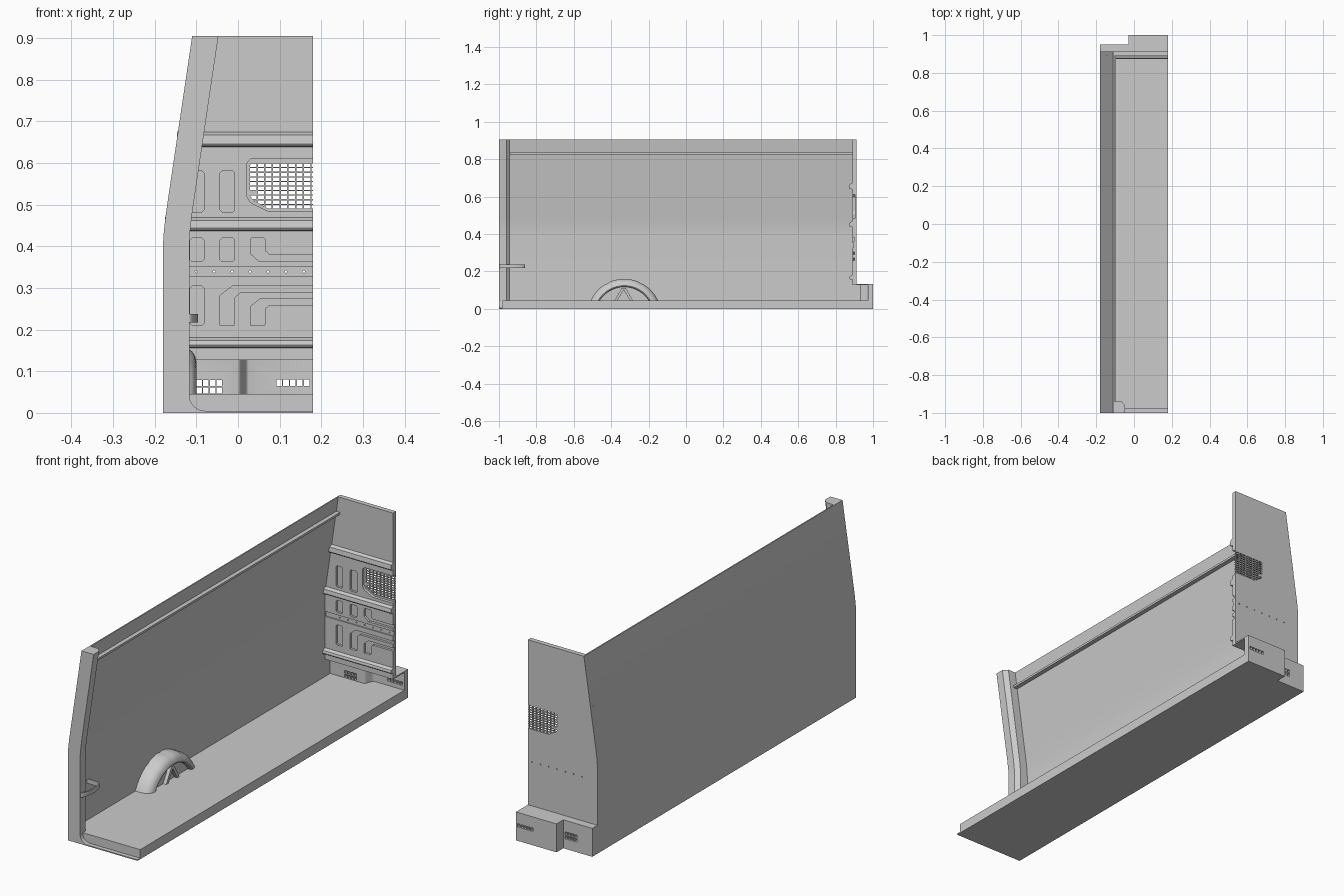
import bpy, bmesh, math
from mathutils import Vector

if "Cube" in bpy.data.objects:
    bpy.data.objects.remove(bpy.data.objects["Cube"])

OUTER = [(-0.18, 0), (-0.18, 0.40), (-0.179, 0.425), (-0.1765, 0.45), (-0.1735, 0.475), (-0.17, 0.50), (-0.11, 0.905)]
PLACE = {'x': lambda a, b, t: (t, a, b), 'y': lambda a, b, t: (a, t, b), 'z': lambda a, b, t: (a, b, t)}


def finish(name, bm, smooth=False):
    bmesh.ops.recalc_face_normals(bm, faces=bm.faces)
    me = bpy.data.meshes.new(name)
    bm.to_mesh(me)
    bm.free()
    ob = bpy.data.objects.new(name, me)
    bpy.context.collection.objects.link(ob)
    if smooth:
        bpy.ops.object.select_all(action='DESELECT')
        ob.select_set(True)
        bpy.context.view_layer.objects.active = ob
        bpy.ops.object.shade_smooth_by_angle(angle=math.radians(30))
    return ob


def loft(bm, rings):
    vs = [[bm.verts.new(p) for p in r] for r in rings]
    n = len(vs[0])
    for a, b in zip(vs, vs[1:]):
        for i in range(n):
            bm.faces.new((a[i], a[(i + 1) % n], b[(i + 1) % n], b[i]))
    bm.faces.new(vs[0])
    bm.faces.new(vs[-1][::-1])


def prisms(name, shapes, axis, lo, hi, smooth=False):
    """Extrude one or more 2D outlines along an axis into one object."""
    bm = bmesh.new()
    f = PLACE[axis]
    for pts in shapes:
        loft(bm, [[f(a, b, t) for a, b in pts] for t in (lo, hi)])
    return finish(name, bm, smooth)


def rect(x0, x1, z0, z1):
    return [(x0, z0), (x1, z0), (x1, z1), (x0, z1)]


def soft_rect(x0, x1, z0, z1, c=0.005):
    return [(x0 + c, z0), (x1 - c, z0), (x1, z0 + c), (x1, z1 - c), (x1 - c, z1), (x0 + c, z1), (x0, z1 - c), (x0, z0 + c)]


def cut(ob, tool, op='DIFFERENCE'):
    tool.hide_render = True
    m = ob.modifiers.new("cut", 'BOOLEAN')
    m.operation, m.object, m.solver = op, tool, 'EXACT'
    bpy.ops.object.select_all(action='DESELECT')
    ob.select_set(True)
    bpy.context.view_layer.objects.active = ob
    bpy.ops.object.modifier_apply(modifier=m.name)
    bpy.data.objects.remove(tool)


def wall_x(z):
    for (xa, za), (xb, zb) in zip(OUTER, OUTER[1:]):
        if za <= z <= zb:
            return xa + (xb - xa) * (z - za) / (zb - za)


# Floor slab, notched at the cab end
notch = [(0.18, 1), (-0.03, 1), (-0.03, 0.95), (-0.18, 0.95)]
prisms("floor", [[(-0.18, -0.98), (0.18, -0.98)] + notch], 'z', 0, 0.045)

# Side wall and its upper rail
inner = [(x + 0.006, z) for x, z in reversed(OUTER)]
prisms("side_wall", [OUTER + inner], 'y', -1, 0.912, True)
prisms("wall_rail", [rect(-0.118, -0.095, 0.825, 0.835)], 'y', -0.95, 0.89)

# Rear door pillar following the wall profile
bm = bmesh.new()
loft(bm, [[(x, -1, z), (x + 0.063, -1, z), (x + 0.063, -0.96, z), (x + 0.045, -0.94, z), (x, -0.94, z)]
          for x, z in OUTER])
finish("rear_pillar", bm, True)

# Thin sill with a rounded corner to the pillar
arc = [(-0.079 - 0.038 * math.sin(a), 0.043 - 0.038 * math.cos(a)) for a in [math.pi / 2 * i / 8 for i in range(9)]]
prisms("rear_sill", [[(-0.18, 0), (0.18, 0), (0.18, 0.005)] + arc + [(-0.18, 0.043)]], 'y', -1, -0.98, True)

# Curved grab handle on the pillar
band = []
for s, t in ((1, 0), (-1, 0.006)):
    arcp = [(-0.121 + (0.025 - t) * math.sin(a), -0.93 - (0.07 - t) * math.cos(a))
            for a in [math.pi * i / 16 for i in range(17)]]
    arcp = arcp + [(-0.176, -0.86 - t)]
    band += arcp[::s]
prisms("grab_handle", [band], 'z', 0.217, 0.238, True)

# Bulkhead panel
bulk = prisms("bulkhead", [[(0.18, 0.127), (-0.18, 0.127)] + OUTER[1:] + [(0.18, 0.905)]], 'y', 0.89, 0.912)

# Pressed pockets and channels
E = 0.2
pockets = [soft_rect(x, x + w, z0, z1) for x, w in ((-0.115, 0.033), (-0.043, 0.035))
           for z0, z1 in ((0.482, 0.581), (0.363, 0.42))]
pockets += [
    soft_rect(-0.115, -0.082, 0.21, 0.305),
    [(-0.043, 0.21), (-0.01, 0.21), (-0.008, 0.213), (-0.008, 0.277), (0.007, 0.29), (E, 0.29), (E, 0.305),
     (-0.013, 0.305), (-0.043, 0.282)],
    [(0.03, 0.21), (0.063, 0.21), (0.065, 0.213), (0.065, 0.25), (0.075, 0.259), (E, 0.259), (E, 0.273),
     (0.052, 0.273), (0.03, 0.255)],
    [(0.033, 0.42), (0.03, 0.416), (0.03, 0.382), (0.052, 0.363), (E, 0.363), (E, 0.38), (0.076, 0.38),
     (0.065, 0.389), (0.065, 0.416), (0.062, 0.42)]]
cut(bulk, prisms("pocket_cutter", pockets, 'y', 0.88, 0.901))
cut(bulk, prisms("groove_cutter", [rect(-0.171, E, 0.328, 0.351)], 'y', 0.88, 0.895))
cut(bulk, prisms("bolt_cutter", [[(-0.1 + 0.043 * i + 0.003 * math.cos(k * math.pi / 4),
                                   0.339 + 0.003 * math.sin(k * math.pi / 4)) for k in range(8)]
                                 for i in range(7)], 'y', 0.88, 0.93))

# Window recess with its mesh grille
def window(d):
    return [(0.02 + d, 0.522 + d / 2), (0.03 + d, 0.505 + d), (0.075, 0.483 + d), (E, 0.483 + d), (E, 0.61 - d),
            (0.031 + d, 0.61 - d), (0.02 + d, 0.598 - d)]

cut(bulk, prisms("window_cutter", [window(0)], 'y', 0.88, 0.904))
cells = prisms("grille_cutter", [rect(x, x + 0.015, z, z + 0.0085)
                                 for x in [0.029 + 0.0185 * i for i in range(9)]
                                 for z in [0.491 + 0.011 * j for j in range(10)]], 'y', 0.895, 0.93)
cut(cells, prisms("grille_bound", [window(0.006)], 'y', 0.88, 0.94), 'INTERSECT')
cut(bulk, cells)

# Horizontal ribs across the bulkhead
for i, (z0, z1) in enumerate(((0.155, 0.182), (0.436, 0.47), (0.638, 0.675))):
    prisms(f"bulkhead_rib_{i + 1}", [[(0.892, z0), (0.876, z0 + 0.003), (0.873, z0 + 0.008), (0.876, z1 - 0.008),
                                     (0.892, z1)]], 'x', wall_x(z0) + 0.003, 0.18)

# Stepped foot box under the bulkhead, vented at the back
step = [(0.025 - 0.025 * (1 - i / 8), 0.951 - 0.021 * math.cos(math.pi * i / 8)) for i in range(9)]
box = prisms("foot_box", [[(-0.18, 0.89), (-0.174, 0.89), (-0.174, 0.93)] + step + [(0.18, 0.972)] + notch],
             'z', 0.04, 0.13, True)
vents = [rect(x, x + 0.0135, z, z + 0.0145) for x in [-0.1 + 0.0162 * i for i in range(4)] for z in (0.047, 0.065)]
vents += [rect(x, x + 0.0135, 0.065, 0.08) for x in [0.092 + 0.0165 * i for i in range(5)]]
cut(box, prisms("vent_cutter", vents, 'y', 0.92, 1.05))
prisms("foot_box_lid", [[(-0.18, 0.89), (0.18, 0.89)] + notch], 'z', 0.127, 0.133)

# Wheel arch: rounded fender section swept around the axle, trimmed inside the floor
section = [(0.198, -0.178), (0.198, -0.138), (0.194, -0.122), (0.186, -0.11), (0.175, -0.103), (0.162, -0.1),
           (0.157, -0.102), (0.155, -0.108), (0.155, -0.12), (0.02, -0.12), (0.02, -0.178)]
bm = bmesh.new()
rings = []
for i in range(41):
    a = math.pi * i / 40
    g = 0.003 if i in (14, 20, 26) else 0
    rings.append([(x, -0.33 + (r - (g if r > 0.17 else 0)) * math.cos(a),
                   -0.038 + (r - (g if r > 0.17 else 0)) * math.sin(a)) for r, x in section])
loft(bm, rings)
bmesh.ops.bisect_plane(bm, geom=bm.verts[:] + bm.edges[:] + bm.faces[:], plane_co=Vector((0, 0, 0.03)),
                       plane_no=Vector((0, 0, 1)), clear_inner=True)
finish("wheel_arch", bm, True)

# Slanted braces in the arch
for s, n in ((-1, "rear"), (1, "front")):
    y = lambda v: -0.333 + s * v
    prisms(f"arch_brace_{n}", [[(y(0), 0.112), (y(0.01), 0.112), (y(0.052), 0.04), (y(0.036), 0.04), (y(0), 0.1)]],
           'x', -0.13, -0.104)
